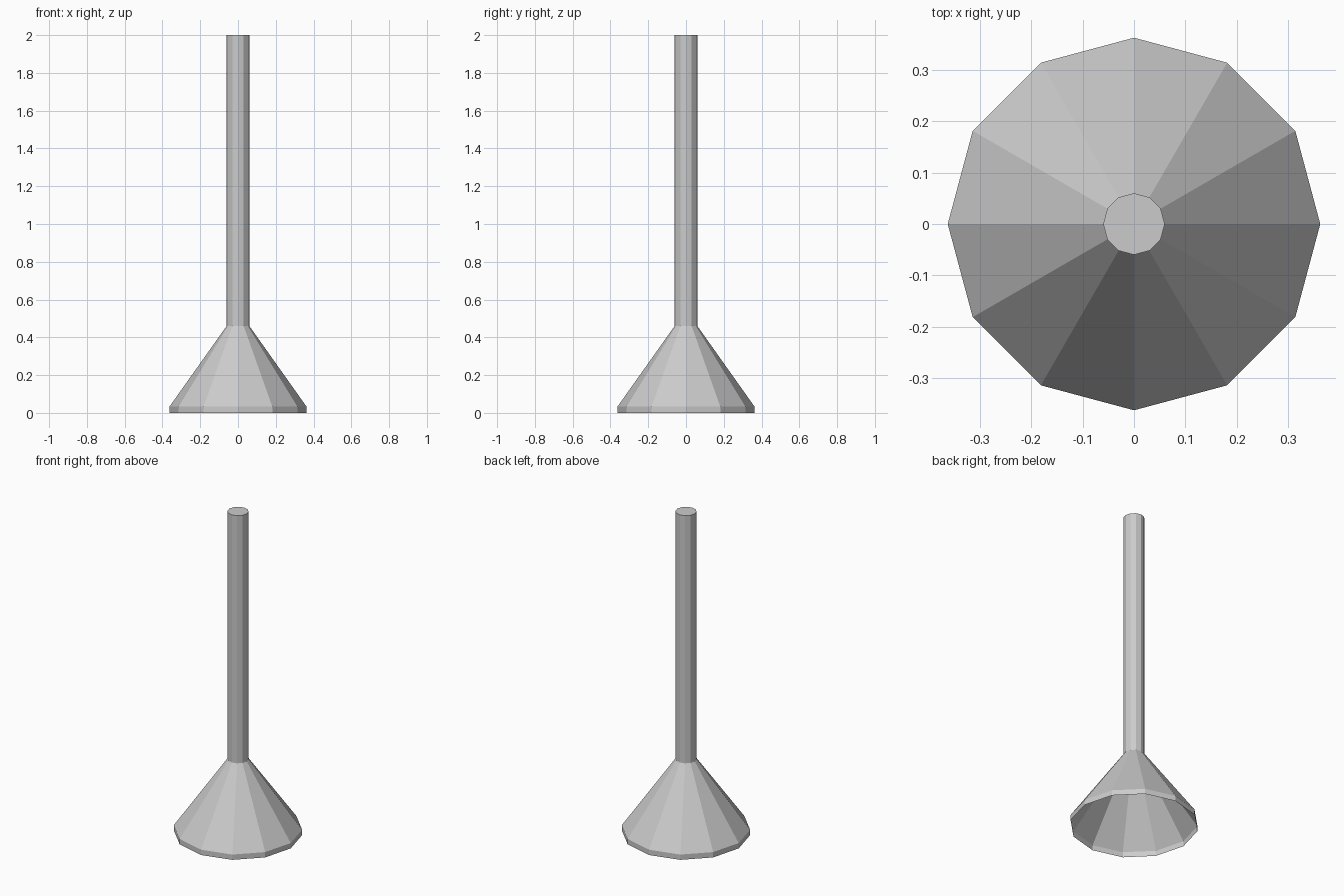
import bpy
from math import cos, sin, tau

if "Cube" in bpy.data.objects:
    bpy.data.objects.remove(bpy.data.objects["Cube"])

SIDES = 12


def lathe(name, profile, cap_bottom=False, cap_top=False):
    """Spin (radius, z) points into a flat-faced surface around z."""
    verts = [(r * cos(tau * i / SIDES), r * sin(tau * i / SIDES), z)
             for r, z in profile for i in range(SIDES)]
    faces = []
    for k in range(len(profile) - 1):
        for i in range(SIDES):
            a, b = k * SIDES + i, k * SIDES + (i + 1) % SIDES
            faces.append((a, b, b + SIDES, a + SIDES))
    if cap_bottom:
        faces.append(tuple(reversed(range(SIDES))))
    if cap_top:
        faces.append(tuple(range(len(verts) - SIDES, len(verts))))
    mesh = bpy.data.meshes.new(name)
    mesh.from_pydata(verts, [], faces)
    obj = bpy.data.objects.new(name, mesh)
    bpy.context.collection.objects.link(obj)
    return obj


# Open, thin-walled cup with a short vertical rim
lathe("cup", [(0.363, 0.0), (0.363, 0.033), (0.06, 0.46)])

# Straight handle rising from the cup's neck
lathe("handle", [(0.06, 0.46), (0.06, 2.0)], cap_bottom=True, cap_top=True)
